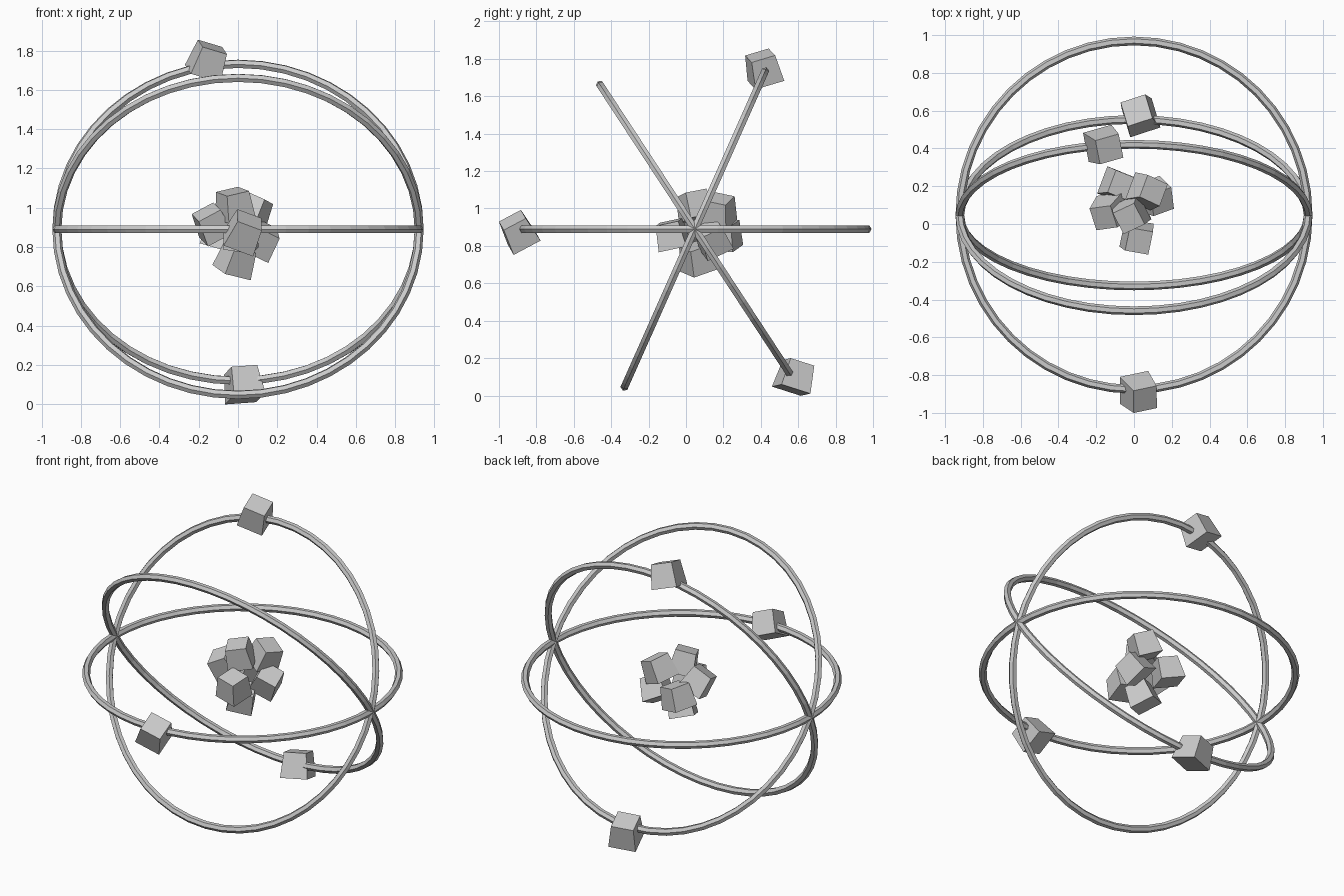
import bpy, bmesh
from math import radians, sin, cos, tau
from mathutils import Matrix, Vector, Euler

if "Cube" in bpy.data.objects:
    bpy.data.objects.remove(bpy.data.objects["Cube"])

CENTRE = Vector((0, 0.047, 0.89))


def finish(name, bm):
    bmesh.ops.recalc_face_normals(bm, faces=bm.faces)
    mesh = bpy.data.meshes.new(name)
    bm.to_mesh(mesh)
    bm.free()
    obj = bpy.data.objects.new(name, mesh)
    bpy.context.collection.objects.link(obj)
    return obj


def ring(name, tilt, major=0.922, minor=0.023, segs=48, sides=6):
    """Flat-shaded hexagonal-section ring tilted about x."""
    bm = bmesh.new()
    loops = []
    for i in range(segs):
        a = tau * i / segs
        loop = []
        for j in range(sides):
            b = tau * j / sides
            r = major + minor * cos(b)
            loop.append(bm.verts.new((r * cos(a), r * sin(a), minor * sin(b))))
        loops.append(loop)
    for i in range(segs):
        p, q = loops[i], loops[(i + 1) % segs]
        for j in range(sides):
            k = (j + 1) % sides
            bm.faces.new((p[j], q[j], q[k], p[k]))
    obj = finish(name, bm)
    obj.location = CENTRE
    obj.rotation_euler = (radians(tilt), 0, 0)


def chunk(name, loc, rot, size=0.15, taper=0.9):
    """Slightly tapered block, turned to its own angle."""
    bm = bmesh.new()
    bmesh.ops.create_cube(bm, size=size)
    for v in bm.verts:
        k = taper if v.co.z > 0 else 2 - taper
        v.co.x *= k
        v.co.y *= k
    obj = finish(name, bm)
    obj.location = loc
    obj.rotation_euler = [radians(a) for a in rot]


# Three orbit rings crossing on the x axis
ring("orbit_level", 0)
ring("orbit_steep", 66)
ring("orbit_falling", -56.7)

# One block riding on each orbit
chunk("electron_front", (0.03, -0.897, 0.878), (30, 20, 12), 0.148)
chunk("electron_top", (-0.155, 0.412, 1.75), (17, 16, 16), 0.148)
chunk("electron_bottom", (0.025, 0.582, 0.102), (-17, -4, 18), 0.153)

# Clustered nucleus blocks
nucleus = [
    ((-0.01, 0.06, 0.735), (18, 12, 30)),
    ((-0.02, 0.045, 1.015), (10, -12, 25)),
    ((0.075, 0.175, 0.99), (-12, 22, -25)),
    ((-0.135, 0.06, 0.92), (20, -28, 8)),
    ((-0.08, 0.205, 0.86), (-5, 15, -22)),
    ((0.115, 0.14, 0.84), (28, 25, 20)),
    ((0.02, -0.075, 0.86), (12, 8, -10)),
]
for n, (loc, rot) in enumerate(nucleus, 1):
    chunk(f"nucleus_block_{n}", loc, rot, 0.14)
